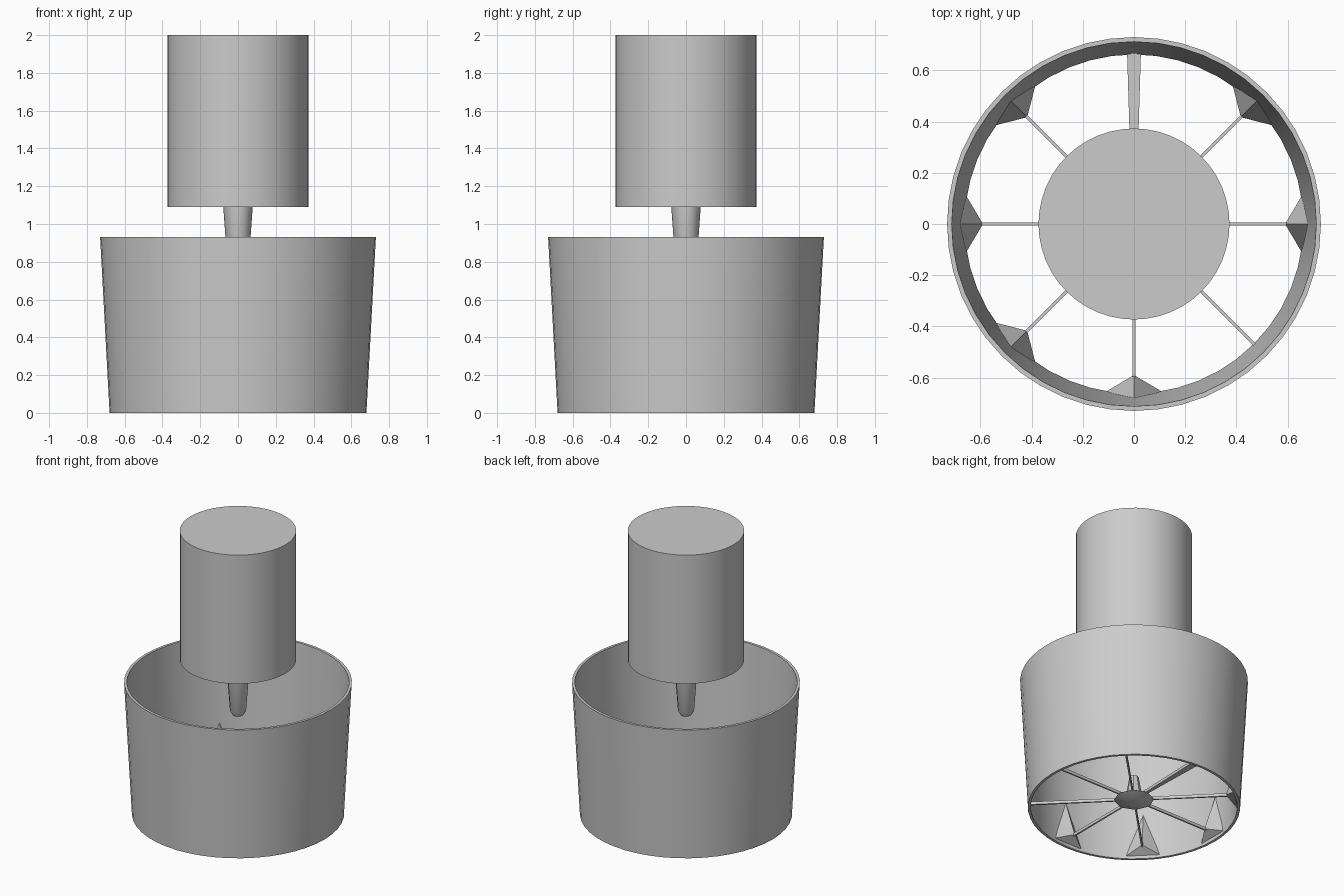
import bpy, bmesh, math
from mathutils import Matrix

if "Cube" in bpy.data.objects:
    bpy.data.objects.remove(bpy.data.objects["Cube"])


def finish(name, bm, smooth=True):
    bmesh.ops.recalc_face_normals(bm, faces=bm.faces)
    mesh = bpy.data.meshes.new(name)
    bm.to_mesh(mesh)
    bm.free()
    ob = bpy.data.objects.new(name, mesh)
    bpy.context.collection.objects.link(ob)
    if smooth:
        bpy.ops.object.select_all(action='DESELECT')
        bpy.context.view_layer.objects.active = ob
        ob.select_set(True)
        bpy.ops.object.shade_smooth_by_angle(angle=math.radians(30))
    return ob


def lathe(name, profile, sides, closed=False):
    """Revolve (radius, z) points around z; an open profile is capped."""
    bm = bmesh.new()
    rings = []
    for r, z in profile:
        rings.append([bm.verts.new((r * math.cos(math.tau * i / sides),
                                    r * math.sin(math.tau * i / sides), z))
                      for i in range(sides)])
    pairs = list(zip(rings, rings[1:]))
    if closed:
        pairs.append((rings[-1], rings[0]))
    else:
        bm.faces.new(rings[0])
        bm.faces.new(rings[-1])
    for a, b in pairs:
        for i in range(sides):
            j = (i + 1) % sides
            bm.faces.new((a[i], a[j], b[j], b[i]))
    return finish(name, bm)


# Tapered open shroud with a thin wall
lathe("shroud", [(0.68, 0), (0.73, 0.93), (0.712, 0.93), (0.662, 0)], 48, closed=True)

# Motor body and tapered drive shaft under it
lathe("motor_body", [(0.373, 1.09), (0.373, 2.0)], 48)
lathe("drive_shaft", [(0.035, 0.70), (0.052, 0.73), (0.078, 1.09)], 12)

# Small faceted hub at the bottom
lathe("hub", [(0.06, 0.03), (0.13, 0.055), (0.05, 0.10), (0.03, 0.22)], 8)

# Eight thin spokes from hub to shroud; the rear one flares outward
for k in range(8):
    bm = bmesh.new()
    w_out = 0.027 if k == 2 else 0.006
    w_in = 0.008 if k == 2 else 0.005
    ends = []
    for x, w in ((0.04, w_in), (0.67, w_out)):
        ends.append([bm.verts.new((x, y, z)) for y, z in
                     ((-w, 0.05), (w, 0.05), (w, 0.07), (-w, 0.07))])
    a, b = ends
    bm.faces.new(a)
    bm.faces.new(b)
    for i in range(4):
        j = (i + 1) % 4
        bm.faces.new((a[i], a[j], b[j], b[i]))
    bm.transform(Matrix.Rotation(k * math.pi / 4, 4, 'Z'))
    finish("spoke_%d" % k, bm, smooth=False)

# Wedge-shaped gussets joining most spokes to the inner wall
for k in (0, 1, 3, 4, 5, 6):
    bm = bmesh.new()
    apex = bm.verts.new((0.59, 0, 0.06))
    base = [bm.verts.new(p) for p in
            ((0.655, -0.11, 0.02), (0.655, 0.11, 0.02), (0.69, 0.0, 0.36))]
    bm.faces.new(base)
    for i in range(3):
        bm.faces.new((base[i], base[(i + 1) % 3], apex))
    bm.transform(Matrix.Rotation(k * math.pi / 4, 4, 'Z'))
    finish("gusset_%d" % k, bm, smooth=False)
